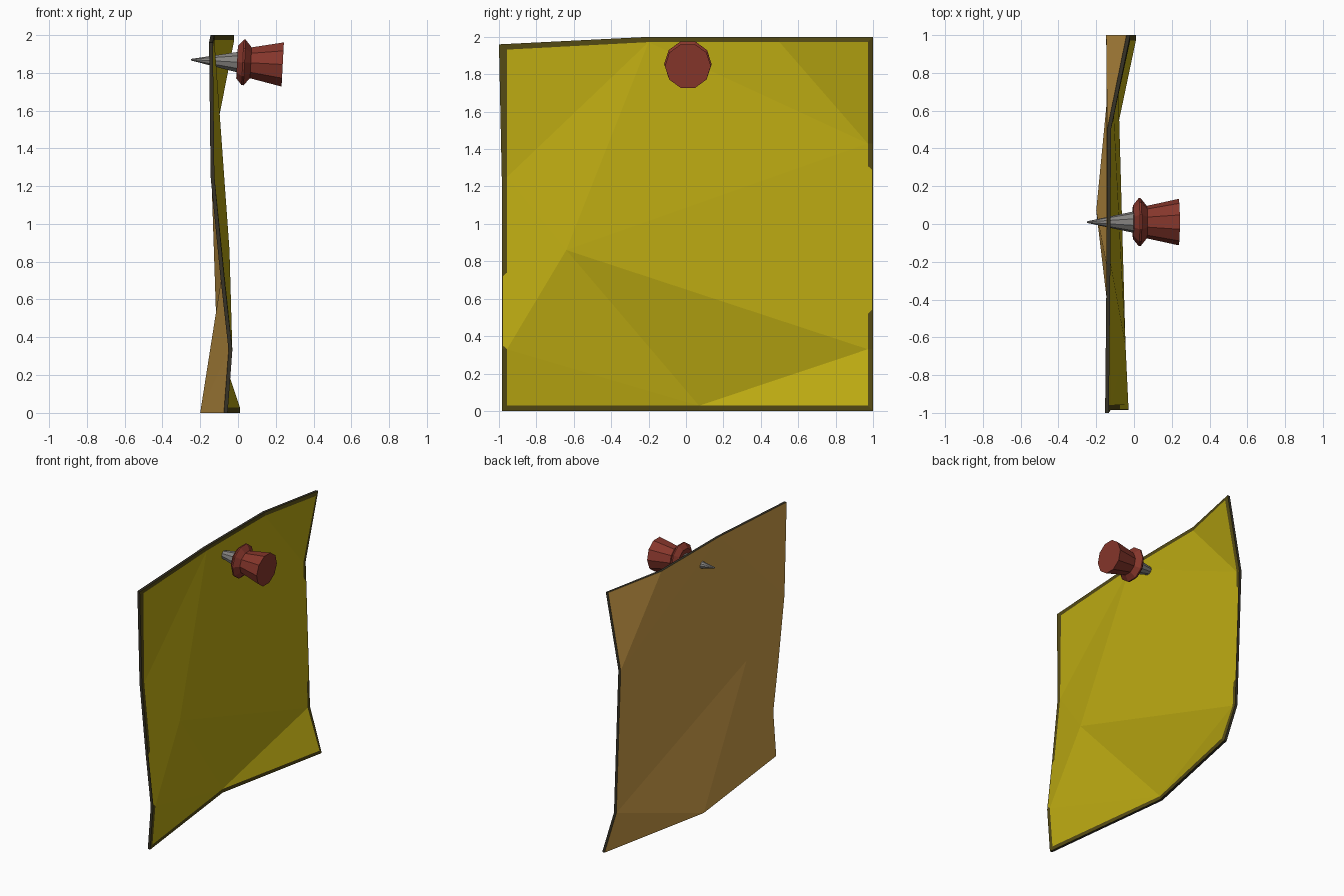
import bpy, bmesh, math
from mathutils import Vector, Matrix

if "Cube" in bpy.data.objects:
    bpy.data.objects.remove(bpy.data.objects["Cube"])


def material(name, r, g, b):
    lin = lambda c: (c / 255 / 12.92) if c < 11 else ((c / 255 + 0.055) / 1.055) ** 2.4
    m = bpy.data.materials.new(name)
    m.diffuse_color = (lin(r), lin(g), lin(b), 1)
    m.use_nodes = True
    m.node_tree.nodes["Principled BSDF"].inputs["Base Color"].default_value = m.diffuse_color
    return m


YELLOW = material("yellow_paper", 188, 170, 18)
TAN = material("tan_paper_back", 205, 157, 72)
OLIVE = material("dark_olive_border", 84, 74, 20)
DARK = material("dark_paper_edge", 54, 50, 38)
RED = material("red_plastic", 134, 54, 43)
GREY = material("grey_metal", 132, 130, 127)


def make_object(name, bm, mats):
    me = bpy.data.meshes.new(name)
    bm.to_mesh(me)
    bm.free()
    for m in mats:
        me.materials.append(m)
    ob = bpy.data.objects.new(name, me)
    bpy.context.collection.objects.link(ob)
    return ob


# Creased sheet: outline points (y, z, front x, border width), anticlockwise from +x
W, N = 0.028, 0.006
OUTLINE = [
    (-0.985, 0, -0.055, W), (0.07, 0, -0.18, W), (1, 0, 0.01, W),
    (1, 0.33, -0.09, W),
    (1, 0.52, -0.096, W), (1, 0.54, -0.097, N), (1, 1.29, -0.122, N), (1, 1.31, -0.123, W),
    (1, 1.43, -0.127, W), (1, 2, -0.02, W), (0.5, 2, -0.122, W),
    (-0.2, 2, -0.125, W), (-1, 1.96, -0.133, W), (-0.985, 1.25, -0.125, W),
    (-0.985, 0.74, -0.075, W), (-0.985, 0.72, -0.073, N),
    (-0.985, 0.35, -0.032, N), (-0.985, 0.33, -0.03, W)]
CENTRE = (-0.64, 0.86, -0.045)
C = len(OUTLINE)
# flat facets between the creases (C is the inner crease point)
FACETS = [(17, 0, 1), (C, 17, 1), (C, 1, 3), (1, 2, 3), (C, 3, 4, 5, 6, 7, 8),
          (C, 8, 11), (11, 8, 10), (8, 9, 10), (C, 11, 13), (11, 12, 13),
          (C, 13, 14, 15, 16, 17)]
THICK = 0.02

bm = bmesh.new()
inner, outer, back = [], [], []
for y, z, x, w in OUTLINE:
    yi = max(-0.985 + w, min(1 - w, y))
    top = 1.96 + 0.04 * min(1, (y + 1) / 0.8)
    zi = max(W, min(top - W, z))
    inner.append(bm.verts.new((x, yi, zi)))
    outer.append(bm.verts.new((x, y, z)))
    back.append(bm.verts.new((x - THICK, y, z)))
cy, cz, cx = CENTRE
inner.append(bm.verts.new((cx, cy, cz)))
back.append(bm.verts.new((cx - THICK, cy, cz)))


def face(verts, mat):
    bm.faces.new(verts).material_index = mat


for f in FACETS:
    face([inner[i] for i in f], 0)
    face([back[i] for i in reversed(f)], 1)
for i in range(C):
    j = (i + 1) % C
    face([outer[i], outer[j], inner[j], inner[i]], 2)
    face([back[i], back[j], outer[j], outer[i]], 3)
make_object("paper_sheet", bm, [YELLOW, TAN, OLIVE, DARK])


# Push pin: turned profiles (distance along axis, radius), ten sides
def lathe(name, profile, mat, sides=10):
    bm = bmesh.new()
    rings = []
    for d, r in profile:
        rings.append([bm.verts.new((d, r * math.cos(2 * math.pi * k / sides),
                                    r * math.sin(2 * math.pi * k / sides)))
                      for k in range(sides)])
    for a, b in zip(rings, rings[1:]):
        for k in range(sides):
            n = (k + 1) % sides
            bm.faces.new((a[k], a[n], b[n], b[k]))
    bm.faces.new(rings[0])
    bm.faces.new(rings[-1])
    bmesh.ops.recalc_face_normals(bm, faces=bm.faces)
    ob = make_object(name, bm, [mat])
    ob.matrix_world = (Matrix.Translation(Vector((0, 0.01, 1.856)))
                       @ Matrix.Rotation(math.radians(3), 4, 'Y'))


lathe("pin_needle", [(-0.25, 0.004), (-0.12, 0.032), (0.005, 0.058)], GREY)
lathe("pin_handle", [(-0.005, 0.09), (0.025, 0.127), (0.035, 0.127), (0.068, 0.086),
                     (0.237, 0.123)], RED)
